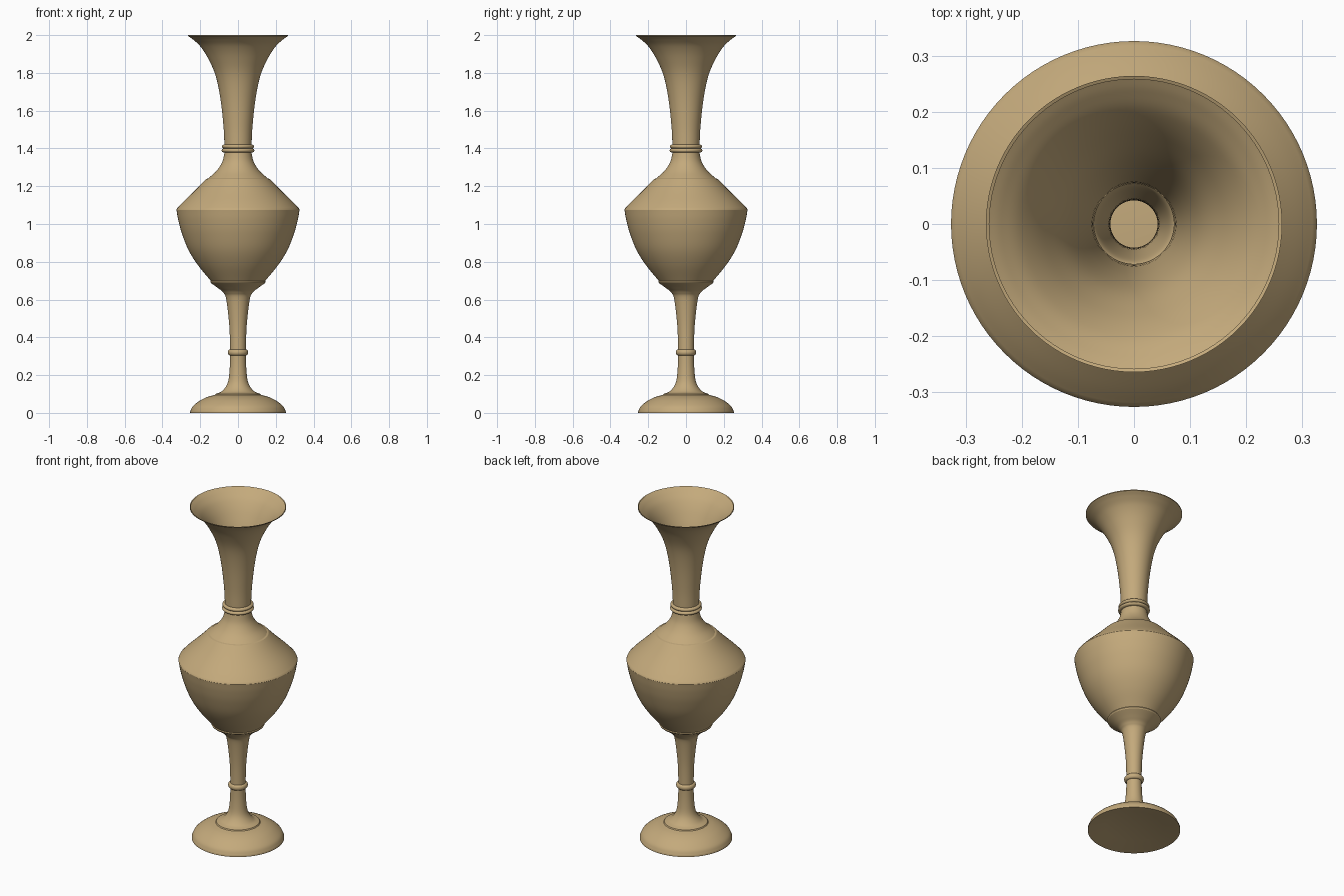
import bpy, bmesh, math
from mathutils import Vector

SEGMENTS = 96

cube = bpy.data.objects.get("Cube")
if cube:
    bpy.data.objects.remove(cube, do_unlink=True)

brass = bpy.data.materials.new("pale_brass")
brass.use_nodes = True
colour = (0.55, 0.40, 0.20, 1.0)
brass.diffuse_color = colour
brass.node_tree.nodes["Principled BSDF"].inputs["Base Color"].default_value = colour


def smooth_path(points, steps=6):
    """Curve through the given (radius, height) points."""
    p = [Vector(q) for q in points]
    p = [2 * p[0] - p[1]] + p + [2 * p[-1] - p[-2]]
    path = []
    for a, b, c, d in zip(p, p[1:], p[2:], p[3:]):
        for i in range(steps):
            t = i / steps
            path.append(0.5 * (2 * b + (c - a) * t + (2 * a - 5 * b + 4 * c - d) * t**2
                               + (3 * b - a - 3 * c + d) * t**3))
    return path + [p[-2]]


def lathe(name, path):
    """Turn a profile, listed bottom to top, around the z axis."""
    bm = bmesh.new()
    rings = []
    for r, z in path:
        if r < 1e-5:
            rings.append([bm.verts.new((0, 0, z))] * SEGMENTS)
        else:
            rings.append([bm.verts.new((r * math.cos(a), r * math.sin(a), z))
                          for a in (math.tau * s / SEGMENTS for s in range(SEGMENTS))])
    for low, high in zip(rings, rings[1:]):
        for s in range(SEGMENTS):
            n = (s + 1) % SEGMENTS
            corners = dict.fromkeys((low[s], low[n], high[n], high[s]))
            bm.faces.new(list(corners))
    mesh = bpy.data.meshes.new(name)
    bm.to_mesh(mesh)
    bm.free()
    mesh.materials.append(brass)
    obj = bpy.data.objects.new(name, mesh)
    bpy.context.collection.objects.link(obj)
    bpy.ops.object.select_all(action="DESELECT")
    obj.select_set(True)
    bpy.context.view_layer.objects.active = obj
    bpy.ops.object.shade_smooth_by_angle(angle=math.radians(32))
    return obj


def bead(name, radius, z, bulge, half_height):
    """Rounded ring wrapped around the body."""
    angles = [math.pi * (i / 10 - 0.5) for i in range(11)]
    lathe(name, [(radius + bulge * math.cos(a), z + half_height * math.sin(a)) for a in angles])


# Foot: shallow hollow underneath, domed top with a small step
underside = [(0, 0.025), (0.16, 0.025), (0.245, 0), (0.253, 0)]
dome = smooth_path([(0.253, 0.008), (0.238, 0.036), (0.2, 0.066), (0.16, 0.085), (0.122, 0.095)])
lathe("foot", underside + dome + [(0.118, 0.101)])

# Stem flaring into the foot below and the cup above
lathe("stem", smooth_path([(0.118, 0.101), (0.085, 0.115), (0.056, 0.155), (0.045, 0.22),
                           (0.042, 0.32), (0.046, 0.46), (0.062, 0.6), (0.078, 0.637),
                           (0.105, 0.66), (0.143, 0.687)]))
bead("stem_ring", 0.042, 0.32, 0.012, 0.016)

# Belly with a sharp shoulder edge
lathe("belly", [(0.143, 0.687), (0.147, 0.694)] + smooth_path(
    [(0.144, 0.699), (0.212, 0.782), (0.262, 0.862), (0.297, 0.95), (0.316, 1.02), (0.326, 1.075)]))
lathe("shoulder", [(0.326, 1.075)] + smooth_path(
    [(0.323, 1.082), (0.29, 1.117), (0.225, 1.18), (0.168, 1.239)]) + [(0.158, 1.241)])
lathe("neck_base", smooth_path([(0.158, 1.241), (0.115, 1.28), (0.085, 1.325),
                                (0.073, 1.37), (0.071, 1.4)]))
bead("collar_lower", 0.071, 1.389, 0.016, 0.011)
bead("collar_upper", 0.071, 1.41, 0.014, 0.011)

# Trumpet neck with a thin rolled lip
trumpet = smooth_path([(0.071, 1.4), (0.077, 1.52), (0.094, 1.67), (0.12, 1.79),
                       (0.16, 1.88), (0.2, 1.941), (0.236, 1.975), (0.264, 1.995)])
lathe("neck", trumpet + [(0.264, 2.0), (0.258, 1.997)])
